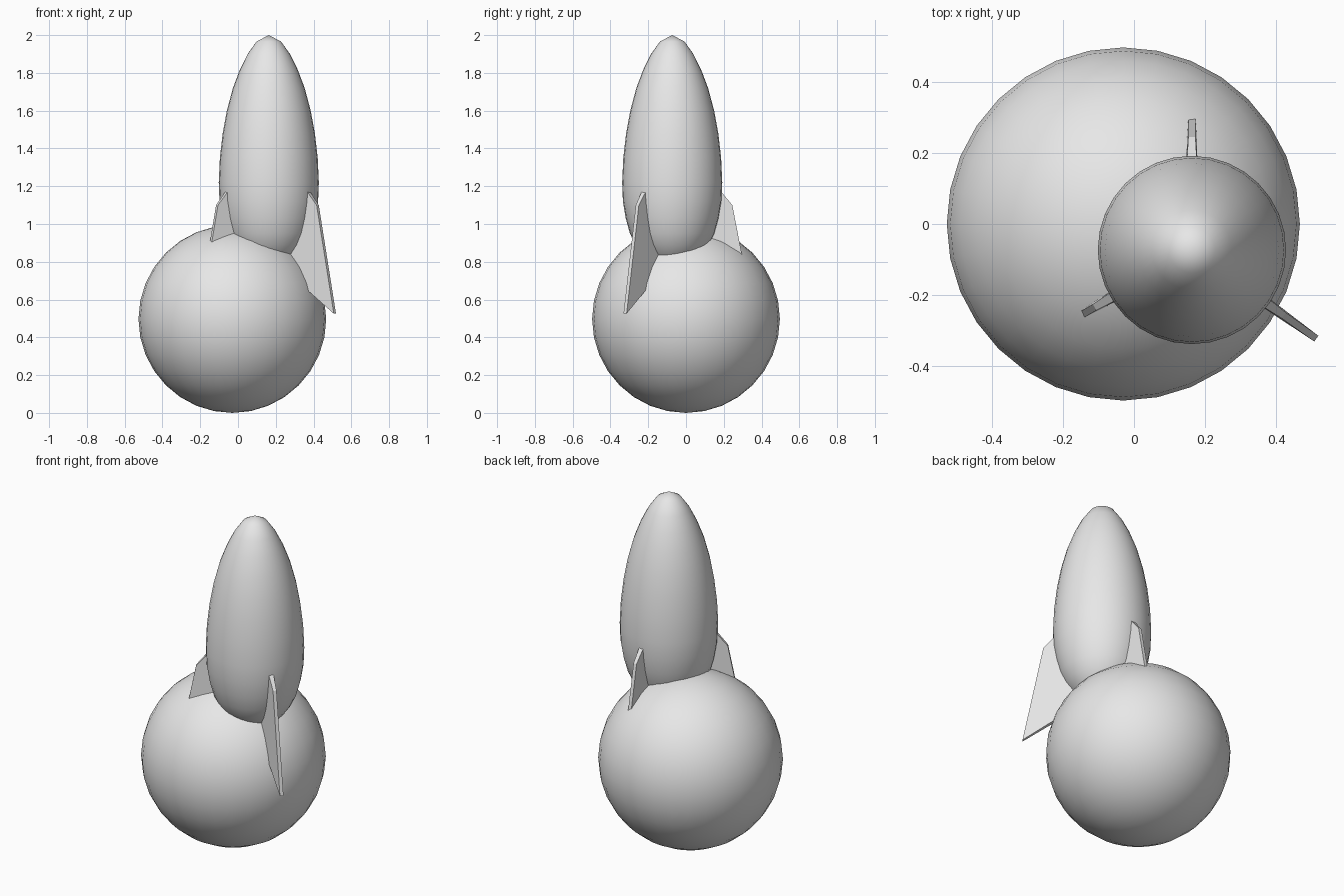
import bpy, bmesh, math
from mathutils import Matrix, Vector

cube = bpy.data.objects.get("Cube")
if cube:
    bpy.data.objects.remove(cube, do_unlink=True)

grey = bpy.data.materials.new("light grey")
grey.use_nodes = True
grey.diffuse_color = (0.8, 0.8, 0.8, 1)
grey.node_tree.nodes["Principled BSDF"].inputs["Base Color"].default_value = (0.8, 0.8, 0.8, 1)

AXIS = Vector((0.163, -0.073, 0))  # rocket centre line


def add_object(name, bm, smooth_angle=None):
    bmesh.ops.recalc_face_normals(bm, faces=bm.faces)
    mesh = bpy.data.meshes.new(name)
    bm.to_mesh(mesh)
    bm.free()
    mesh.materials.append(grey)
    obj = bpy.data.objects.new(name, mesh)
    bpy.context.collection.objects.link(obj)
    if smooth_angle:
        bpy.ops.object.select_all(action='DESELECT')
        obj.select_set(True)
        bpy.context.view_layer.objects.active = obj
        bpy.ops.object.shade_smooth_by_angle(angle=math.radians(smooth_angle))
    return obj


# Planet: round ball the rocket is planted in
bm = bmesh.new()
bmesh.ops.create_uvsphere(bm, u_segments=32, v_segments=16, radius=0.497,
                          matrix=Matrix.Translation((-0.03, 0, 0.497)))
add_object("planet", bm, 40)

# Rocket body: turned profile of (radius, height)
profile = [(0, 2.0), (0.065, 1.966), (0.112, 1.90), (0.152, 1.82), (0.19, 1.72),
           (0.222, 1.60), (0.244, 1.48), (0.259, 1.35), (0.265, 1.22), (0.261, 1.12),
           (0.246, 1.03), (0.224, 0.95), (0.195, 0.89), (0.15, 0.83), (0.09, 0.785), (0, 0.77)]
bm = bmesh.new()
verts = [bm.verts.new((r, 0, z)) for r, z in profile]
edges = [bm.edges.new(pair) for pair in zip(verts, verts[1:])]
bmesh.ops.spin(bm, geom=verts + edges, cent=(0, 0, 0), axis=(0, 0, 1),
               angle=math.tau, steps=32, use_duplicate=False)
bmesh.ops.remove_doubles(bm, verts=bm.verts, dist=0.0005)
bmesh.ops.translate(bm, verts=bm.verts, vec=AXIS)
add_object("rocket_body", bm, 50)

# Fins: (radius, height, half thickness), thinner towards the tip
outline = [(0.20, 1.243, 0.017), (0.318, 1.10, 0.010), (0.43, 0.525, 0.010), (0.12, 0.755, 0.020)]


def add_fin(name, angle):
    bm = bmesh.new()
    sides = [[bm.verts.new((r, s * t, z)) for r, z, t in outline] for s in (1, -1)]
    for side in sides:
        bm.faces.new(side)
    for i in range(len(outline)):
        j = (i + 1) % len(outline)
        bm.faces.new((sides[0][i], sides[0][j], sides[1][j], sides[1][i]))
    bm.transform(Matrix.Translation(AXIS) @ Matrix.Rotation(math.radians(angle), 4, 'Z'))
    add_object(name, bm)


for name, angle in (("back_fin", 90), ("right_fin", 210.5), ("left_fin", -35.5)):
    add_fin(name, angle)
